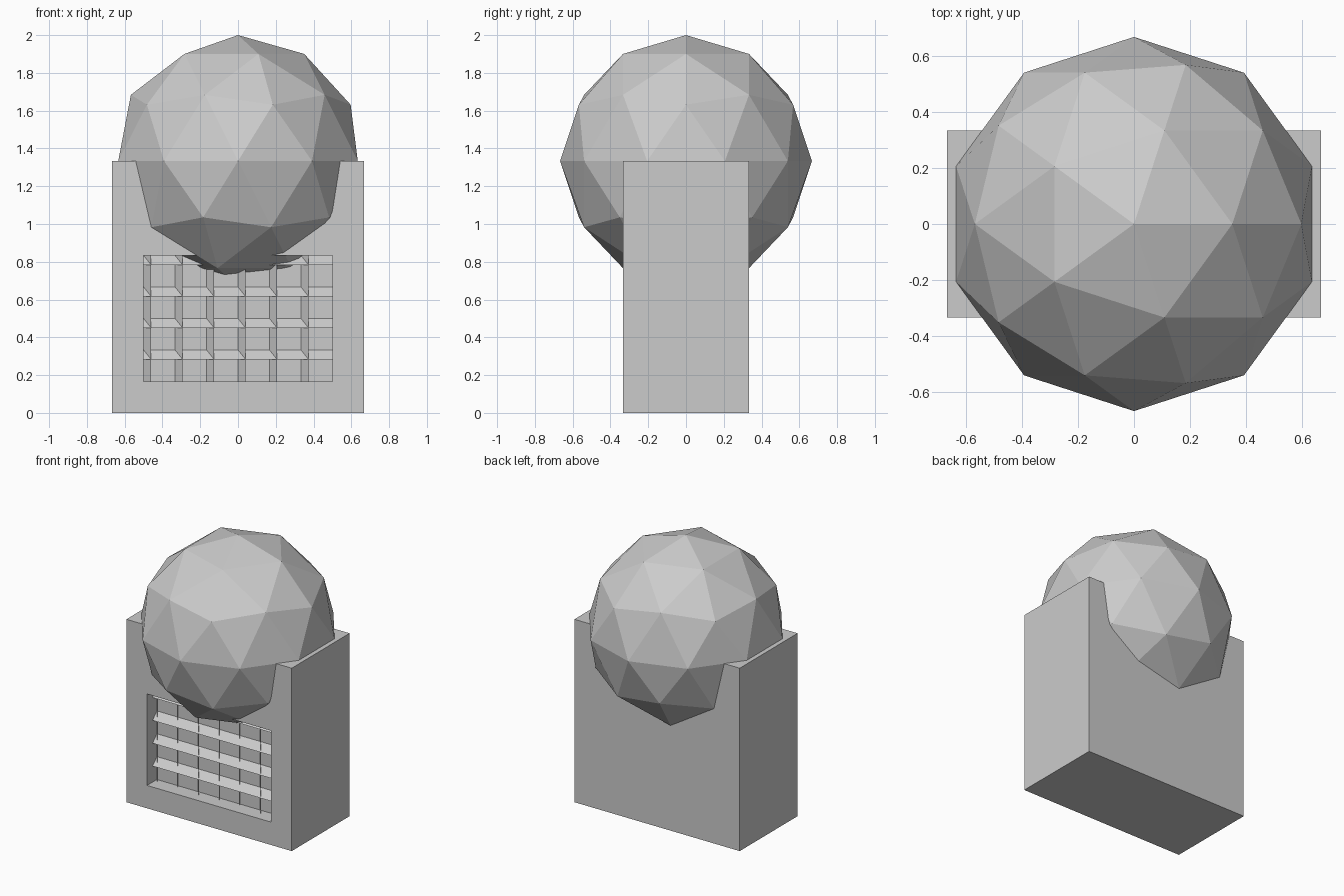
import bpy, bmesh, math
from mathutils import Vector

if "Cube" in bpy.data.objects:
    bpy.data.objects.remove(bpy.data.objects["Cube"])

S = 1 / 6                       # module: box is 8 x 4 x 8 modules
FRONT, SLAT_Y, BACK_Y = -2 * S, -0.27, -0.22


def add_object(name, bm):
    mesh = bpy.data.meshes.new(name)
    bm.to_mesh(mesh)
    bm.free()
    obj = bpy.data.objects.new(name, mesh)
    bpy.context.collection.objects.link(obj)
    return obj


# Body box with a recessed window in the front
bm = bmesh.new()
bmesh.ops.create_cube(bm, size=1)
for v in bm.verts:
    v.co = Vector((v.co.x * 8 * S, v.co.y * 4 * S, (v.co.z + 0.5) * 8 * S))
bm.normal_update()
window = next(f for f in bm.faces if f.normal.y < -0.9)
bmesh.ops.inset_region(bm, faces=[window], thickness=S, use_even_offset=True)
for v in window.verts:
    if v.co.z > 4 * S:
        v.co.z = 5 * S
window = bmesh.ops.extrude_discrete_faces(bm, faces=[window])["faces"][0]
for v in window.verts:
    v.co.y = BACK_Y
bmesh.ops.recalc_face_normals(bm, faces=bm.faces)
add_object("body_box", bm)


# Louvre slats: single tilted sheets, front edge to back edge
def add_slat(bm, corners):
    bm.faces.new([bm.verts.new(c) for c in corners])


bm = bmesh.new()
for i in range(4):
    zb = (5 - i) * S
    zf = zb - 0.05
    add_slat(bm, [(-3 * S, SLAT_Y, zf), (3 * S, SLAT_Y, zf),
                  (3 * S, BACK_Y, zb), (-3 * S, BACK_Y, zb)])
add_object("horizontal_slats", bm)

bm = bmesh.new()
for i in range(6):
    xb = (i - 3) * S
    xf = xb + 0.04
    add_slat(bm, [(xb, BACK_Y, S), (xf, SLAT_Y, S),
                  (xf, SLAT_Y, 5 * S), (xb, BACK_Y, 5 * S)])
add_object("vertical_slats", bm)

# Faceted ball sunk into the top of the box
bpy.ops.mesh.primitive_ico_sphere_add(subdivisions=2, radius=4 * S,
                                      location=(0, 0, 8 * S))
ball = bpy.context.object
ball.name = "ball"
# one ring corner points to +x
top_ring = [v.co for v in ball.data.vertices if 0.5 < v.co.z / (4 * S) < 0.9]
if not any(abs(c.y) < 0.01 and c.x > 0.3 for c in top_ring):
    ball.rotation_euler.z = math.pi
